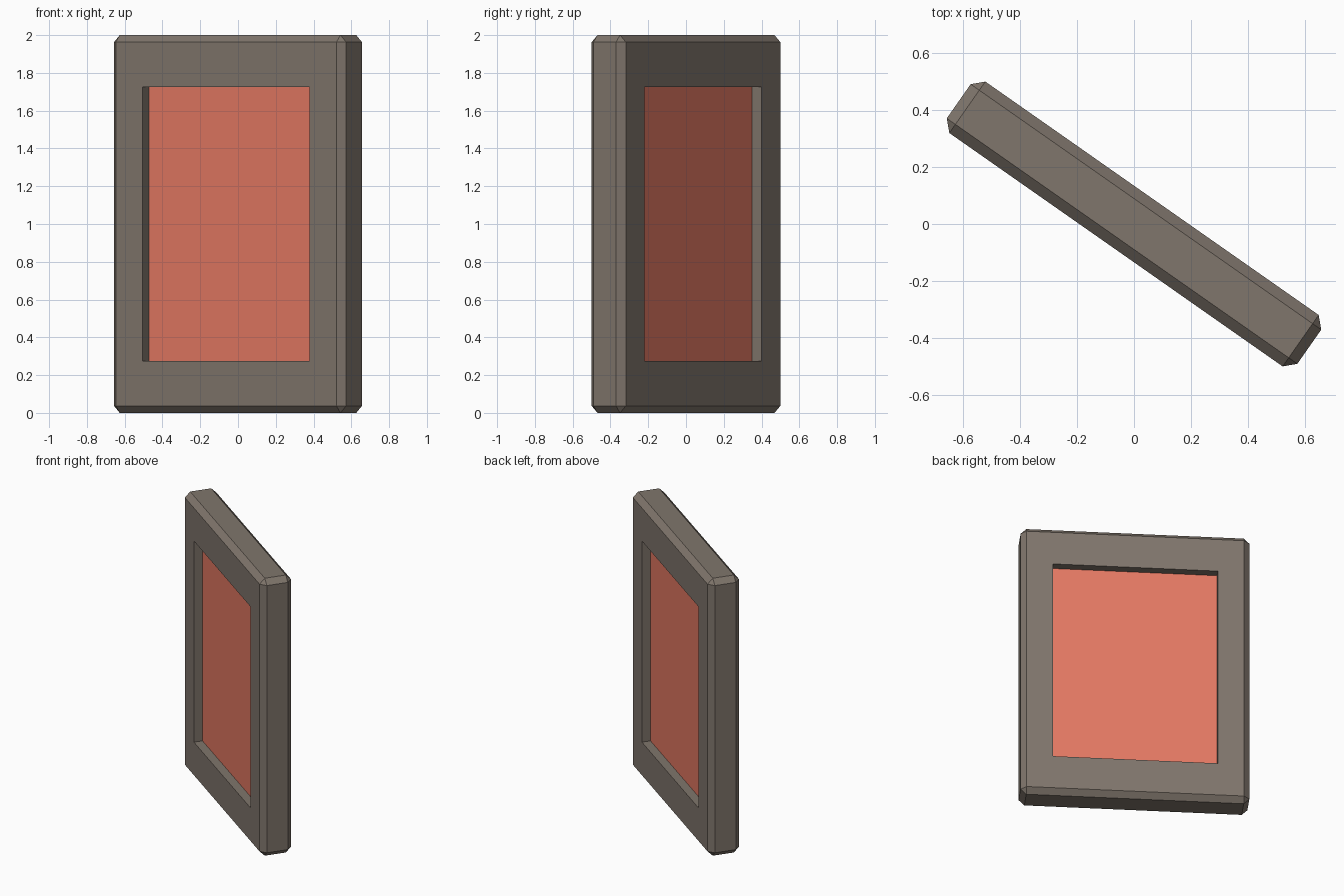
import bpy
import bmesh
import math
from mathutils import Matrix

cube = bpy.data.objects.get("Cube")
if cube:
    bpy.data.objects.remove(cube, do_unlink=True)

# Half sizes along the slab's own width, depth and height
FRAME = (0.75, 0.11, 1.0)
OPENING = (0.54, 0.05, 0.725)
CHAMFER = 0.037
TURN = math.radians(-35)


def make_material(name, color):
    mat = bpy.data.materials.new(name)
    mat.use_nodes = True
    mat.diffuse_color = color
    mat.node_tree.nodes["Principled BSDF"].inputs["Base Color"].default_value = color
    return mat


def box(half):
    bm = bmesh.new()
    bmesh.ops.create_cube(bm, size=2, matrix=Matrix.Diagonal((*half, 1)))
    return bm


def finish(bm, name, mat):
    bmesh.ops.recalc_face_normals(bm, faces=bm.faces[:])
    mesh = bpy.data.meshes.new(name)
    bm.to_mesh(mesh)
    bm.free()
    mesh.materials.append(mat)
    obj = bpy.data.objects.new(name, mesh)
    obj.location.z = FRAME[2]
    obj.rotation_euler.z = TURN
    bpy.context.collection.objects.link(obj)
    return obj


stone = make_material("warm grey", (0.215, 0.180, 0.150, 1))
coral = make_material("coral red", (0.775, 0.190, 0.125, 1))

# Chamfered frame: inset both broad faces, then join the insets into an opening
bm = box(FRAME)
bmesh.ops.bevel(bm, geom=bm.edges[:], offset=CHAMFER, segments=1,
                affect='EDGES', clamp_overlap=True)
bm.normal_update()
broad = [f for f in bm.faces if abs(f.normal.y) > 0.99]
bmesh.ops.inset_individual(bm, faces=broad, thickness=0.1)
rim = []
for face in broad:
    for v in face.verts:
        v.co.x = math.copysign(OPENING[0], v.co.x)
        v.co.z = math.copysign(OPENING[2], v.co.z)
    rim += face.edges[:]
bmesh.ops.delete(bm, geom=broad, context='FACES_ONLY')
bmesh.ops.bridge_loops(bm, edges=rim)
finish(bm, "frame", stone)

# Recessed panel filling the opening, set back equally on both sides
finish(box(OPENING), "panel", coral)
